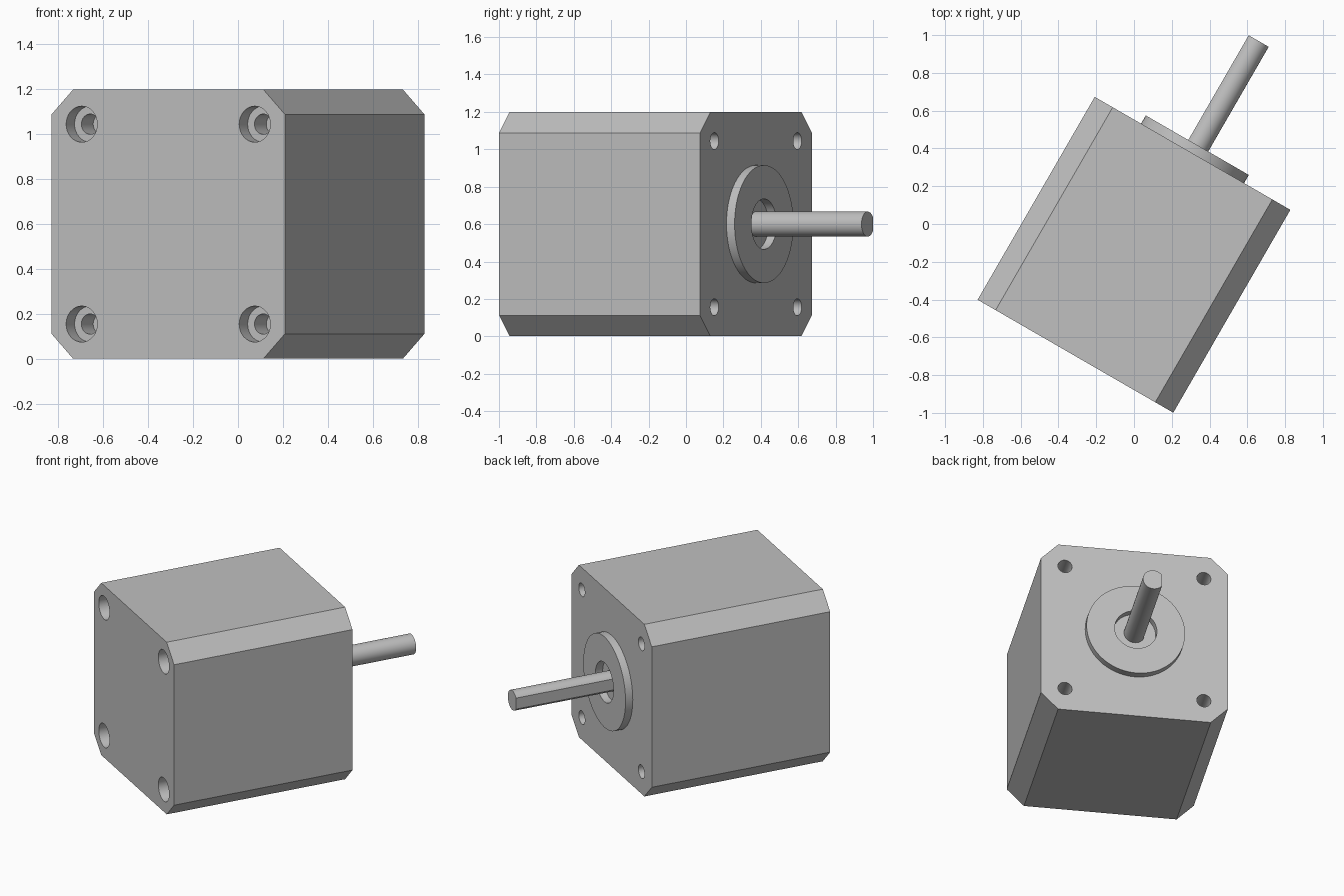
import bpy, bmesh
from math import sin, cos, pi, acos, radians
from mathutils import Matrix

cube = bpy.data.objects.get("Cube")
if cube:
    bpy.data.objects.remove(cube, do_unlink=True)

grey = bpy.data.materials.new("light_grey_metal")
grey.use_nodes = True
colour = (0.527, 0.527, 0.527, 1)
grey.diffuse_color = colour
grey.node_tree.nodes["Principled BSDF"].inputs["Base Color"].default_value = colour

# Motor axis runs along local +y, through the body centre
PLACE = Matrix.Translation((0, -0.163, 0.6)) @ Matrix.Rotation(radians(-30), 4, "Z")
HALF, LENGTH, CHAMFER = 0.598, 0.62, 0.11
HOLE = 0.444


def finish(name, bm):
    bmesh.ops.recalc_face_normals(bm, faces=bm.faces)
    bm.transform(PLACE)
    mesh = bpy.data.meshes.new(name)
    bm.to_mesh(mesh)
    bm.free()
    mesh.materials.append(grey)
    obj = bpy.data.objects.new(name, mesh)
    bpy.context.collection.objects.link(obj)
    return obj


def smooth(obj):
    bpy.ops.object.select_all(action="DESELECT")
    obj.select_set(True)
    bpy.context.view_layer.objects.active = obj
    bpy.ops.object.shade_smooth_by_angle(angle=radians(25))


def prism(name, outline, y0, y1):
    """Extrude an (x, z) outline along the motor axis."""
    bm = bmesh.new()
    face = bm.faces.new([bm.verts.new((x, y0, z)) for x, z in outline])
    new = bmesh.ops.extrude_face_region(bm, geom=[face])["geom"]
    verts = [g for g in new if isinstance(g, bmesh.types.BMVert)]
    bmesh.ops.translate(bm, verts=verts, vec=(0, y1 - y0, 0))
    if not face.is_valid or len(bm.faces) == len(outline) + 1:
        bm.faces.new([v for v in bm.verts if v not in verts])
    return finish(name, bm)


def lathe(name, profile, cx=0, cz=0, segments=48, closed=False):
    """Revolve (radius, y) points about an axis parallel to the motor axis."""
    bm = bmesh.new()
    rings = []
    for r, y in profile:
        rings.append([bm.verts.new((cx + r * cos(2 * pi * i / segments), y,
                                    cz + r * sin(2 * pi * i / segments)))
                      for i in range(segments)])
    pairs = list(zip(rings, rings[1:]))
    if closed:
        pairs.append((rings[-1], rings[0]))
    else:
        bm.faces.new(rings[0])
        bm.faces.new(rings[-1])
    for a, b in pairs:
        for i in range(segments):
            j = (i + 1) % segments
            bm.faces.new((a[i], a[j], b[j], b[i]))
    return finish(name, bm)


# Body: square block with chamfered long edges
c = HALF - CHAMFER
corner = [(HALF, c), (c, HALF)]
outline = []
for q in range(4):
    for x, z in corner:
        for _ in range(q):
            x, z = -z, x
        outline.append((x, z))
body = prism("motor_body", outline, -LENGTH, LENGTH)

# Screw holes: counterbored at the front end, plain at the shaft end
for sx in (-1, 1):
    for sz in (-1, 1):
        bores = (
            [(0.08, -LENGTH - 0.1), (0.08, -LENGTH + 0.075),
             (0.045, -LENGTH + 0.075), (0.045, -LENGTH + 0.18)],
            [(0.045, LENGTH - 0.2), (0.045, LENGTH + 0.1)],
        )
        for bore in bores:
            cutter = lathe("hole_cutter", bore, sx * HOLE, sz * HOLE, 32)
            cutter.hide_render = True
            mod = body.modifiers.new("hole", "BOOLEAN")
            mod.operation = "DIFFERENCE"
            mod.solver = "EXACT"
            mod.object = cutter
            bpy.context.view_layer.objects.active = body
            bpy.ops.object.modifier_apply(modifier=mod.name)
            bpy.data.objects.remove(cutter, do_unlink=True)
smooth(body)

# Raised pilot ring around the shaft
smooth(lathe("pilot_ring", [(0.135, LENGTH), (0.135, LENGTH + 0.05),
                            (0.315, LENGTH + 0.05), (0.315, LENGTH)],
             segments=64, closed=True))

# Output shaft with a flat on one side
R, FLAT = 0.067, 0.055
span = pi - acos(FLAT / R)
N = 40
arc = [(R * cos(t), R * sin(t))
       for t in (-span + 2 * span * i / N for i in range(N + 1))]
smooth(prism("output_shaft", arc, LENGTH - 0.02, 1.31))
